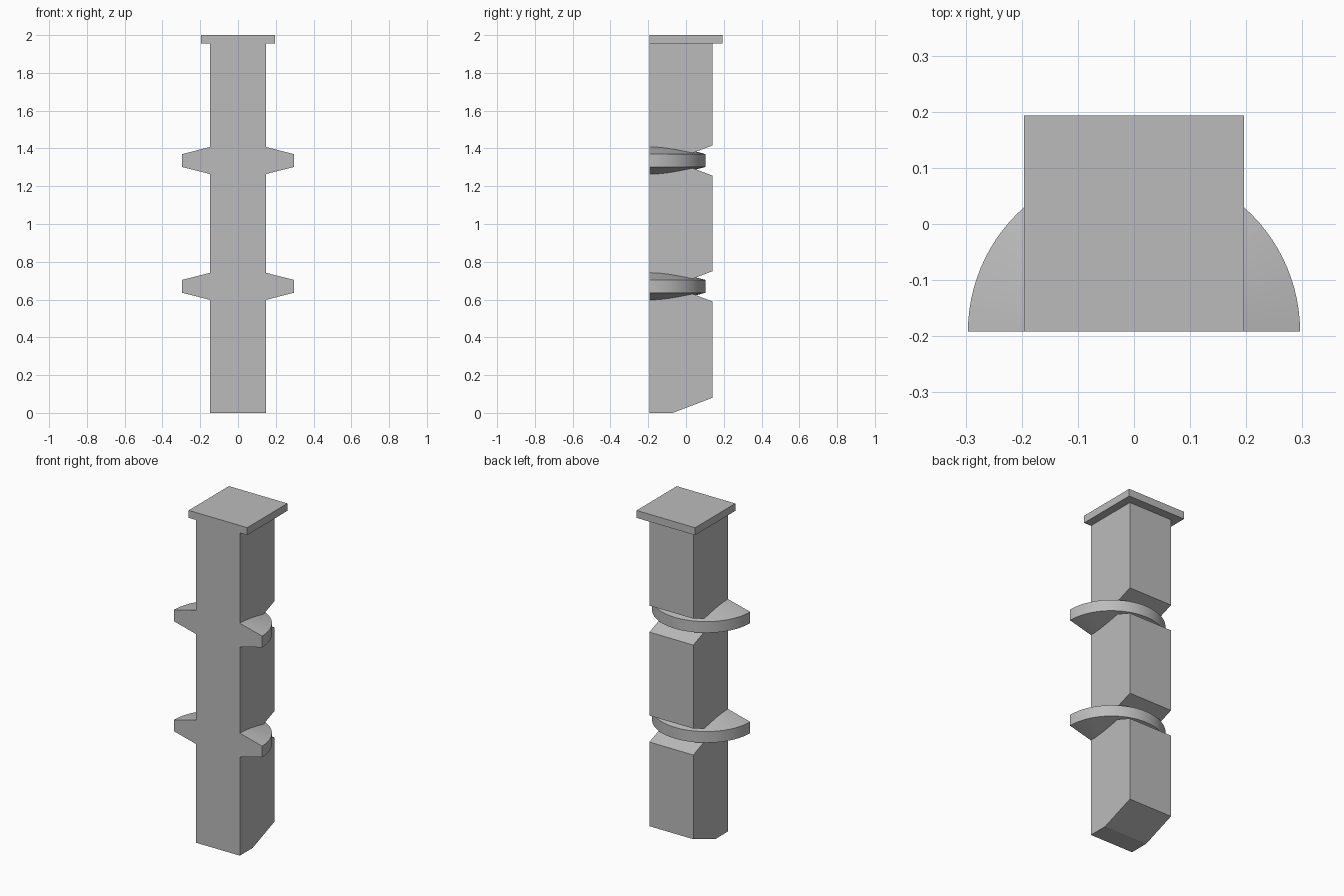
import bpy, bmesh, math
from mathutils import Vector

cube = bpy.data.objects.get("Cube")
if cube:
    bpy.data.objects.remove(cube, do_unlink=True)

FRONT, BACK, HALF_W = -0.192, 0.14, 0.147
NOTCH_Y, NOTCH_H = -0.07, 0.08
DISC_Z = (0.67, 1.336)
PLATE_Z = 1.955

grey = bpy.data.materials.new("plain_grey")
grey.use_nodes = True
colour = (0.5, 0.5, 0.5, 1)
grey.diffuse_color = colour
grey.node_tree.nodes["Principled BSDF"].inputs["Base Color"].default_value = colour


def finish(name, bm):
    bmesh.ops.recalc_face_normals(bm, faces=bm.faces)
    mesh = bpy.data.meshes.new(name)
    bm.to_mesh(mesh)
    bm.free()
    mesh.materials.append(grey)
    obj = bpy.data.objects.new(name, mesh)
    bpy.context.collection.objects.link(obj)
    return obj


def extrude_across(name, profile, half_width):
    """Extrude a (y, z) side profile symmetrically along x."""
    bm = bmesh.new()
    face = bm.faces.new([bm.verts.new((-half_width, y, z)) for y, z in profile])
    moved = bmesh.ops.extrude_face_region(bm, geom=[face])["geom"]
    verts = [v for v in moved if isinstance(v, bmesh.types.BMVert)]
    bmesh.ops.translate(bm, verts=verts, vec=(2 * half_width, 0, 0))
    return finish(name, bm)


# Post with a chamfered foot and a V notch behind each disc
profile = [(FRONT, 0), (NOTCH_Y, 0), (BACK, NOTCH_H)]
for z in DISC_Z:
    profile += [(BACK, z - NOTCH_H), (NOTCH_Y, z), (BACK, z + NOTCH_H)]
profile += [(BACK, PLATE_Z), (FRONT, PLATE_Z)]
extrude_across("post", profile, HALF_W)

# Square plate on top
extrude_across("top_plate", [(FRONT, PLATE_Z), (0.193, PLATE_Z), (0.193, 2), (FRONT, 2)], 0.196)


# Half discs that taper towards the rim, flush with the front
def half_disc(name, z):
    section = [(HALF_W, -0.072), (0.296, -0.034), (0.296, 0.034), (HALF_W, 0.072)]
    steps = 48
    bm = bmesh.new()
    rings = []
    for i in range(steps + 1):
        a = math.pi * i / steps
        rings.append([bm.verts.new((r * math.cos(a), FRONT + r * math.sin(a), z + h))
                      for r, h in section])
    for a, b in zip(rings, rings[1:]):
        for j in range(4):
            k = (j + 1) % 4
            bm.faces.new((a[j], a[k], b[k], b[j]))
    bm.faces.new(rings[0])
    bm.faces.new(rings[-1])
    obj = finish(name, bm)
    bpy.ops.object.select_all(action="DESELECT")
    obj.select_set(True)
    bpy.context.view_layer.objects.active = obj
    bpy.ops.object.shade_smooth_by_angle(angle=math.radians(12))


half_disc("lower_half_disc", DISC_Z[0])
half_disc("upper_half_disc", DISC_Z[1])
